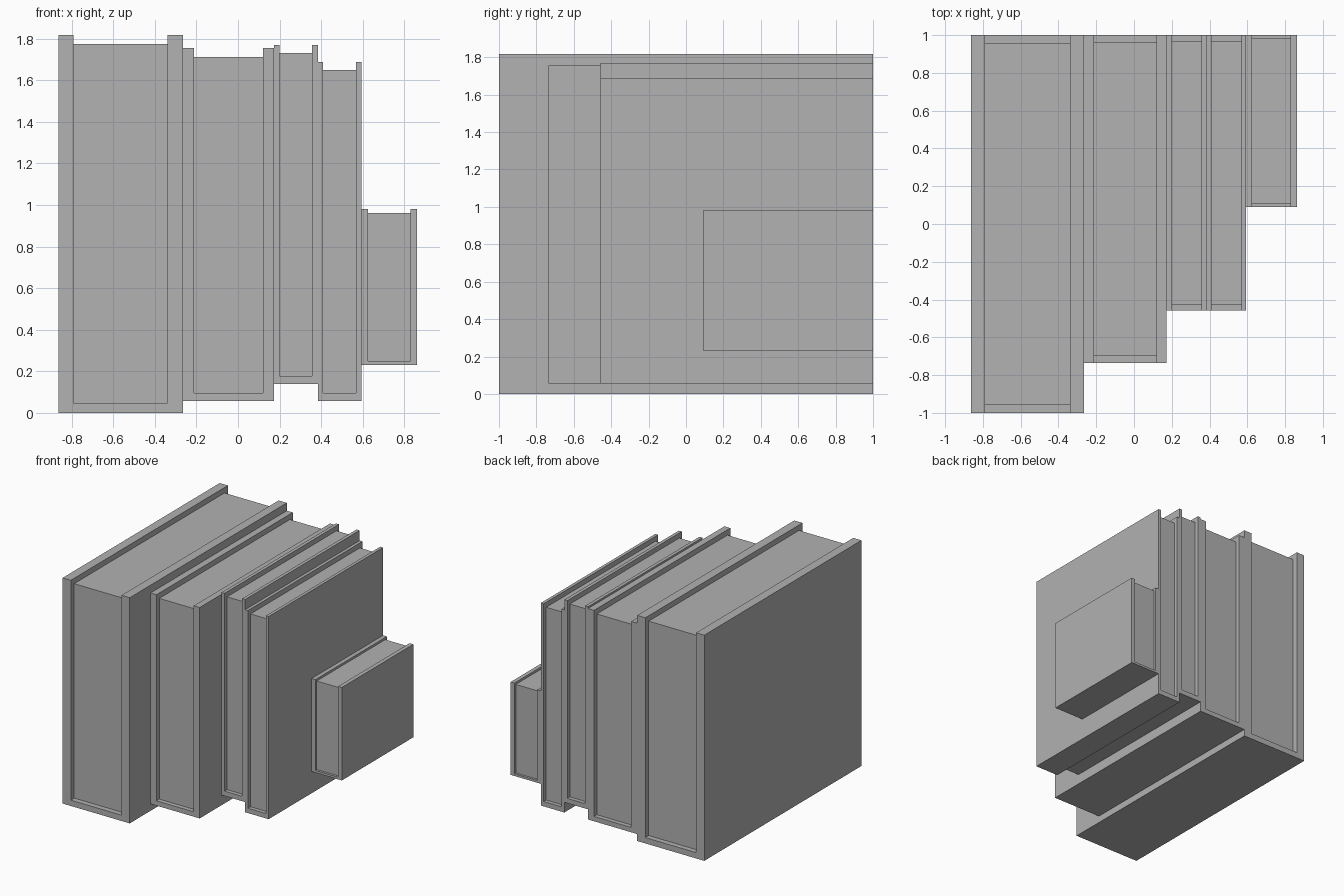
import bpy
import bmesh

cube = bpy.data.objects.get("Cube")
if cube:
    bpy.data.objects.remove(cube, do_unlink=True)

grey = bpy.data.materials.new("plain_grey")
grey.use_nodes = True
colour = (0.445, 0.445, 0.445, 1)
grey.diffuse_color = colour
grey.node_tree.nodes["Principled BSDF"].inputs["Base Color"].default_value = colour


def extrude_profile(name, profile, front, back):
    """Extrude a closed x-z outline along y."""
    bm = bmesh.new()
    face = bm.faces.new([bm.verts.new((x, front, z)) for x, z in profile])
    result = bmesh.ops.extrude_face_region(bm, geom=[face])
    moved = [v for v in result["geom"] if isinstance(v, bmesh.types.BMVert)]
    bmesh.ops.translate(bm, verts=moved, vec=(0, back - front, 0))
    bmesh.ops.recalc_face_normals(bm, faces=bm.faces)
    mesh = bpy.data.meshes.new(name)
    bm.to_mesh(mesh)
    bm.free()
    mesh.materials.append(grey)
    obj = bpy.data.objects.new(name, mesh)
    bpy.context.collection.objects.link(obj)
    return obj


def book(name, left, right, bottom, top, front, board, spine, drop, inset):
    """A book resting on its spine: U-shaped cover around a page block."""
    a, b, floor, page_top = left + board, right - board, bottom + spine, top - drop
    extrude_profile(name + "_cover", [
        (left, bottom), (right, bottom), (right, top), (b, top),
        (b, floor), (a, floor), (a, top), (left, top)], front, 1)
    extrude_profile(name + "_pages", [
        (a, floor), (b, floor), (b, page_top), (a, page_top)],
        front + inset, 1 - inset)


# Row of books, flush at the back, from thickest to smallest
book("largest_book", -0.863, -0.265, 0, 1.818, -1, 0.073, 0.047, 0.044, 0.043)
book("large_book", -0.265, 0.173, 0.056, 1.755, -0.735, 0.053, 0.039, 0.043, 0.036)
book("raised_thin_book", 0.173, 0.384, 0.138, 1.77, -0.457, 0.027, 0.039, 0.04, 0.032)
book("thin_book", 0.384, 0.593, 0.056, 1.688, -0.457, 0.025, 0.039, 0.04, 0.032)
book("small_book", 0.593, 0.862, 0.231, 0.98, 0.09, 0.033, 0.018, 0.018, 0.018)
